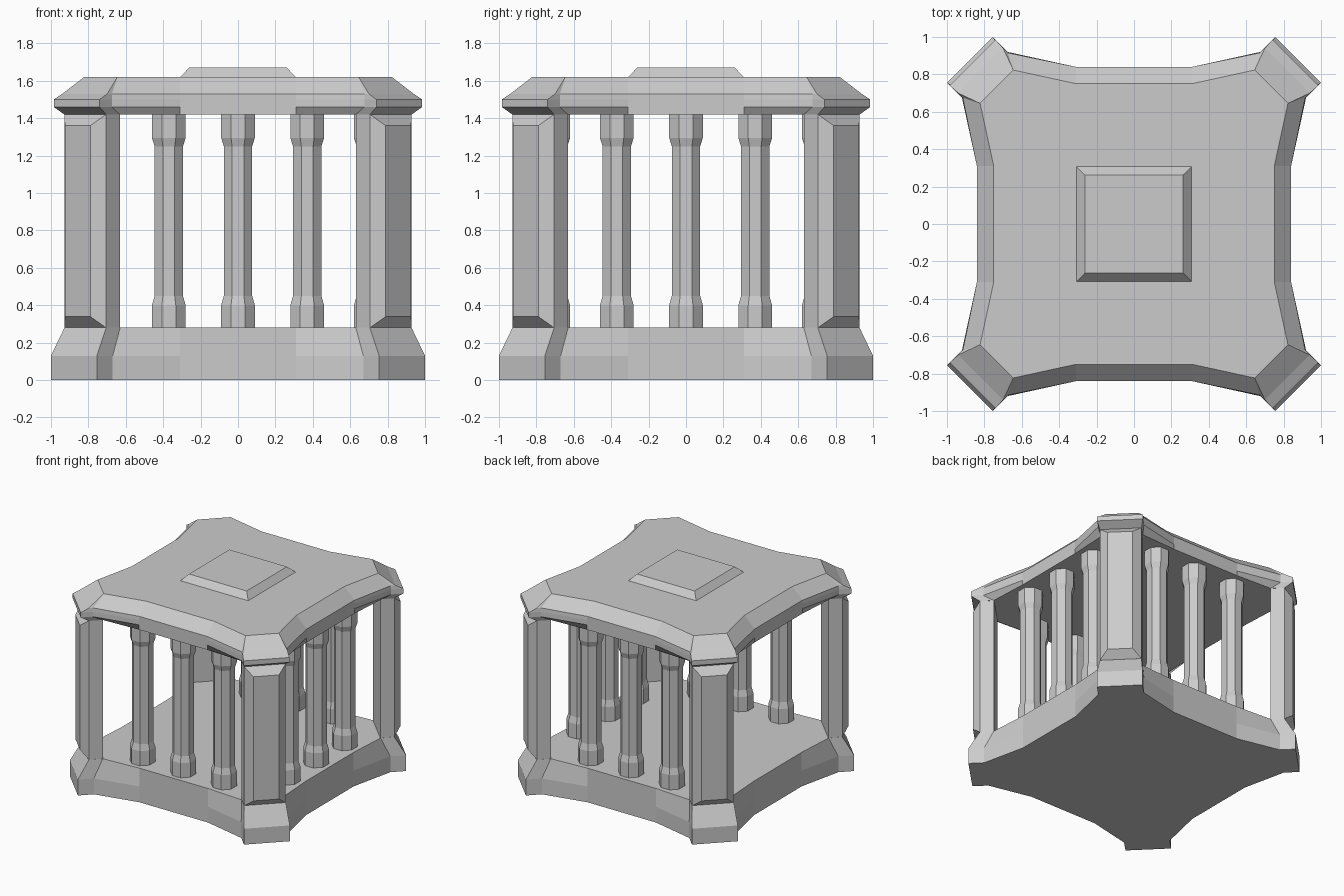
import bpy, bmesh, math
from mathutils import Matrix, Vector

if "Cube" in bpy.data.objects:
    bpy.data.objects.remove(bpy.data.objects["Cube"])


def loft(name, rings):
    """Join rings of points with side faces and close both ends."""
    bm = bmesh.new()
    loops = [[bm.verts.new(p) for p in r] for r in rings]
    n = len(loops[0])
    for a, b in zip(loops, loops[1:]):
        for i in range(n):
            j = (i + 1) % n
            bm.faces.new((a[i], a[j], b[j], b[i]))
    bm.faces.new(loops[0][::-1])
    bm.faces.new(loops[-1])
    bmesh.ops.remove_doubles(bm, verts=bm.verts[:], dist=0.0005)
    bmesh.ops.recalc_face_normals(bm, faces=bm.faces[:])
    me = bpy.data.meshes.new(name)
    bm.to_mesh(me)
    bm.free()
    ob = bpy.data.objects.new(name, me)
    bpy.context.collection.objects.link(ob)
    return ob


def plan(z, mid, notch, corner):
    """Four-fold plan: recessed sides with diagonal corner blocks."""
    (na, nb), (ca, cb) = notch, corner
    side = [(-.31, -mid), (.31, -mid), (na, -nb), (ca, -cb), (cb, -ca), (nb, -na)]
    return [Matrix.Rotation(k * math.pi / 2, 3, 'Z') @ Vector((x, y, z))
            for k in range(4) for x, y in side]


# Base slab
loft("base", [plan(0, .835, (.67, .915), (.755, 1)),
              plan(.13, .835, (.67, .915), (.755, 1)),
              plan(.28, .835, (.63, .855), (.705, .928))])

# Roof slab with corner capitals
loft("roof", [plan(1.42, .84, (.63, .855), (.705, .928)),
              plan(1.46, .84, (.675, .92), (.74, .985)),
              plan(1.50, .84, (.675, .92), (.74, .985)),
              plan(1.53, .84, (.675, .915), (.70, .94)),
              plan(1.62, .75, (.645, .823), (.645, .823))])


# Raised square on the roof
def square(r, z):
    return [(-r, -r, z), (r, -r, z), (r, r, z), (-r, r, z)]


loft("roof_plate", [square(.308, 1.62), square(.262, 1.67)])


# Diagonal corner posts with a raised outer panel
def panel(u, w, z0, z1):
    return [(u, -w, z0), (u, w, z0), (u, w, z1), (u, -w, z1)]


for k in range(4):
    post = loft("corner_post", [panel(1.048, .157, .28, 1.42),
                                panel(1.155, .157, .28, 1.42),
                                panel(1.213, .096, .34, 1.36)])
    post.data.transform(Matrix.Rotation(math.pi / 4 + k * math.pi / 2, 4, 'Z'))


# Octagonal columns on the front, right and back (left side is open)
def octagon(r, z):
    R = r / math.cos(math.pi / 8)
    return [(R * math.cos((i + .5) * math.pi / 4), R * math.sin((i + .5) * math.pi / 4), z)
            for i in range(8)]


profile = [(.09, .28), (.09, .40), (.076, .45), (.076, 1.25), (.09, 1.295), (.09, 1.42)]
for k in range(3):
    for x in (-.37, 0, .37):
        col = loft("column", [octagon(r, z) for r, z in profile])
        col.data.transform(Matrix.Rotation(k * math.pi / 2, 4, 'Z')
                           @ Matrix.Translation((x, -.71, 0)))
